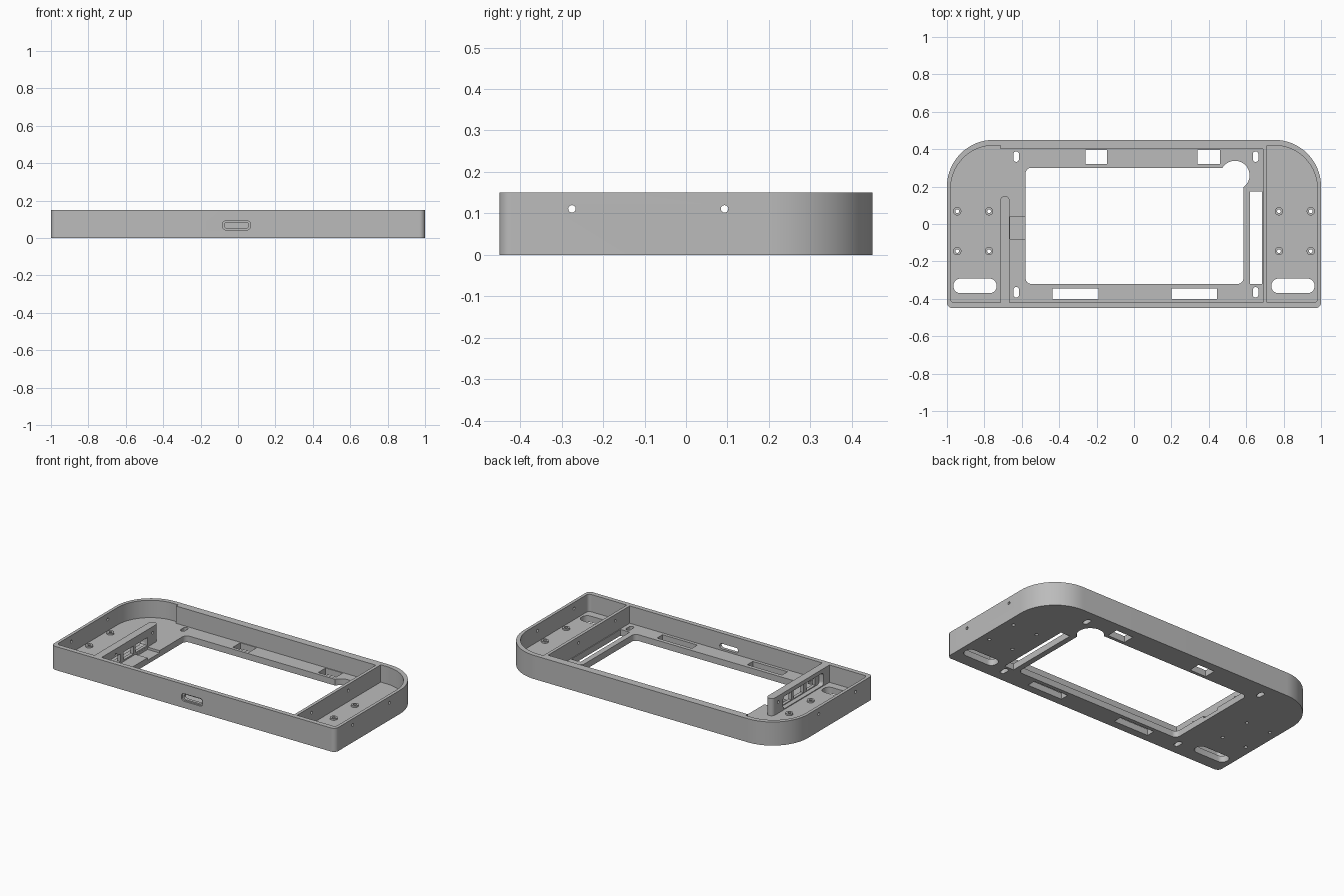
import bpy, bmesh, math

if "Cube" in bpy.data.objects:
    bpy.data.objects.remove(bpy.data.objects["Cube"])

H, FLOOR = 0.15, 0.04

grey = bpy.data.materials.new("plain grey")
grey.diffuse_color = (0.5, 0.5, 0.5, 1)
grey.use_nodes = True
grey.node_tree.nodes["Principled BSDF"].inputs["Base Color"].default_value = grey.diffuse_color


def outline(u0, u1, v0, v1, radii, seg=8):
    """Rectangle with a radius per corner: low-left, low-right, top-right, top-left."""
    if not isinstance(radii, tuple):
        radii = (radii,) * 4
    corners = ((u0, v0, 1, 1), (u1, v0, -1, 1), (u1, v1, -1, -1), (u0, v1, 1, -1))
    pts = []
    for i, ((u, v, su, sv), r) in enumerate(zip(corners, radii)):
        if r == 0:
            pts.append((u, v))
            continue
        for k in range(seg + 1):
            a = math.pi * (1 + i / 2) + math.pi / 2 * k / seg
            pts.append((u + su * r + r * math.cos(a), v + sv * r + r * math.sin(a)))
    return pts


def circle(u, v, r, n=24):
    return [(u + r * math.cos(2 * math.pi * k / n), v + r * math.sin(2 * math.pi * k / n))
            for k in range(n)]


def prism(name, pts, a, b, axis="z"):
    """Extrude an outline from a to b along an axis."""
    place = {"z": lambda u, v, w: (u, v, w),
             "x": lambda u, v, w: (w, u, v),
             "y": lambda u, v, w: (u, w, v)}[axis]
    bm = bmesh.new()
    low = [bm.verts.new(place(u, v, a)) for u, v in pts]
    high = [bm.verts.new(place(u, v, b)) for u, v in pts]
    bm.faces.new(low)
    bm.faces.new(high)
    n = len(pts)
    for i in range(n):
        j = (i + 1) % n
        bm.faces.new((low[i], low[j], high[j], high[i]))
    bmesh.ops.recalc_face_normals(bm, faces=bm.faces)
    me = bpy.data.meshes.new(name)
    bm.to_mesh(me)
    bm.free()
    me.materials.append(grey)
    ob = bpy.data.objects.new(name, me)
    bpy.context.collection.objects.link(ob)
    return ob


def combine(target, tool, operation="DIFFERENCE"):
    mod = target.modifiers.new("bool", "BOOLEAN")
    mod.operation, mod.solver, mod.object = operation, "EXACT", tool
    bpy.context.view_layer.objects.active = target
    bpy.ops.object.modifier_apply(modifier=mod.name)
    bpy.data.objects.remove(tool, do_unlink=True)


def cut(target, pts, a, b, axis="z"):
    combine(target, prism("cutter", pts, a, b, axis))


# Outer shell
shell = prism("case_shell", outline(-1, 1, -0.45, 0.45, (0.03, 0.03, 0.25, 0.25), 20), 0, H)

# Side pockets and the middle bay
cut(shell, outline(-0.98, -0.715, -0.42, 0.42, (0.02, 0, 0, 0.23), 20), FLOOR, 0.2)
cut(shell, outline(0.71, 0.98, -0.42, 0.42, (0, 0.02, 0.23, 0), 20), FLOOR, 0.2)
cut(shell, outline(-0.72, 0.69, -0.42, 0.40, 0), FLOOR, 0.2)

# Left divider: recessed outer face with connector openings
divider = prism("left_divider", outline(-0.715, -0.665, -0.43, 0.15, (0, 0, 0.0249, 0.0249)), 0.02, H)
cut(divider, outline(-0.36, 0.045, 0.045, 0.125, 0.02), -0.73, -0.685, "x")
for y0, y1 in ((-0.08, 0.04), (-0.2, -0.1), (-0.32, -0.23)):
    cut(divider, outline(y0, y1, 0.05, 0.1, 0), -0.73, -0.65, "x")
combine(shell, divider, "UNION")

# Screen window with the round notch, and the shallow cable channel
cut(shell, outline(-0.58, 0.585, -0.32, 0.30, 0.03), -0.1, 0.1)
cut(shell, circle(0.54, 0.26, 0.078, 40), -0.1, 0.1)
cut(shell, outline(-0.664, -0.57, -0.08, 0.04, 0), 0.025, 0.06)

# Floor slots
for x0, x1, y0, y1 in ((-0.26, -0.145, 0.32, 0.395), (0.34, 0.46, 0.32, 0.395),
                       (-0.435, -0.19, -0.40, -0.345), (0.20, 0.445, -0.40, -0.345),
                       (0.62, 0.685, -0.32, 0.175)):
    cut(shell, outline(x0, x1, y0, y1, 0), -0.1, 0.1)
for x in (-0.63, 0.65):
    for y in (-0.365, 0.36):
        cut(shell, outline(x - 0.015, x + 0.015, y - 0.028, y + 0.028, 0.0149), -0.1, 0.1)
for s in (-1, 1):
    cut(shell, outline(s * 0.85 - 0.115, s * 0.85 + 0.115, -0.37, -0.292, 0.036), -0.1, 0.1)

# Screw bosses with through holes
for s in (-1, 1):
    for x in (0.775, 0.945):
        for y in (-0.145, 0.068):
            combine(shell, prism("boss", circle(s * x, y, 0.022), 0.02, FLOOR + 0.01), "UNION")
            cut(shell, circle(s * x, y, 0.01, 16), -0.1, 0.1)

# Small cross holes through the side walls and dividers
for y in (-0.275, 0.093):
    cut(shell, circle(y, 0.111, 0.009, 16), -1.1, 1.1, "x")

# Front port: stepped opening
cut(shell, outline(-0.083, 0.067, 0.043, 0.091, 0.018), -0.5, -0.44, "y")
cut(shell, outline(-0.073, 0.057, 0.051, 0.083, 0.0155), -0.5, -0.41, "y")

# Keep edges crisp and curves smooth
bpy.ops.object.select_all(action="DESELECT")
shell.select_set(True)
bpy.context.view_layer.objects.active = shell
bpy.ops.object.shade_smooth_by_angle(angle=math.radians(30))
